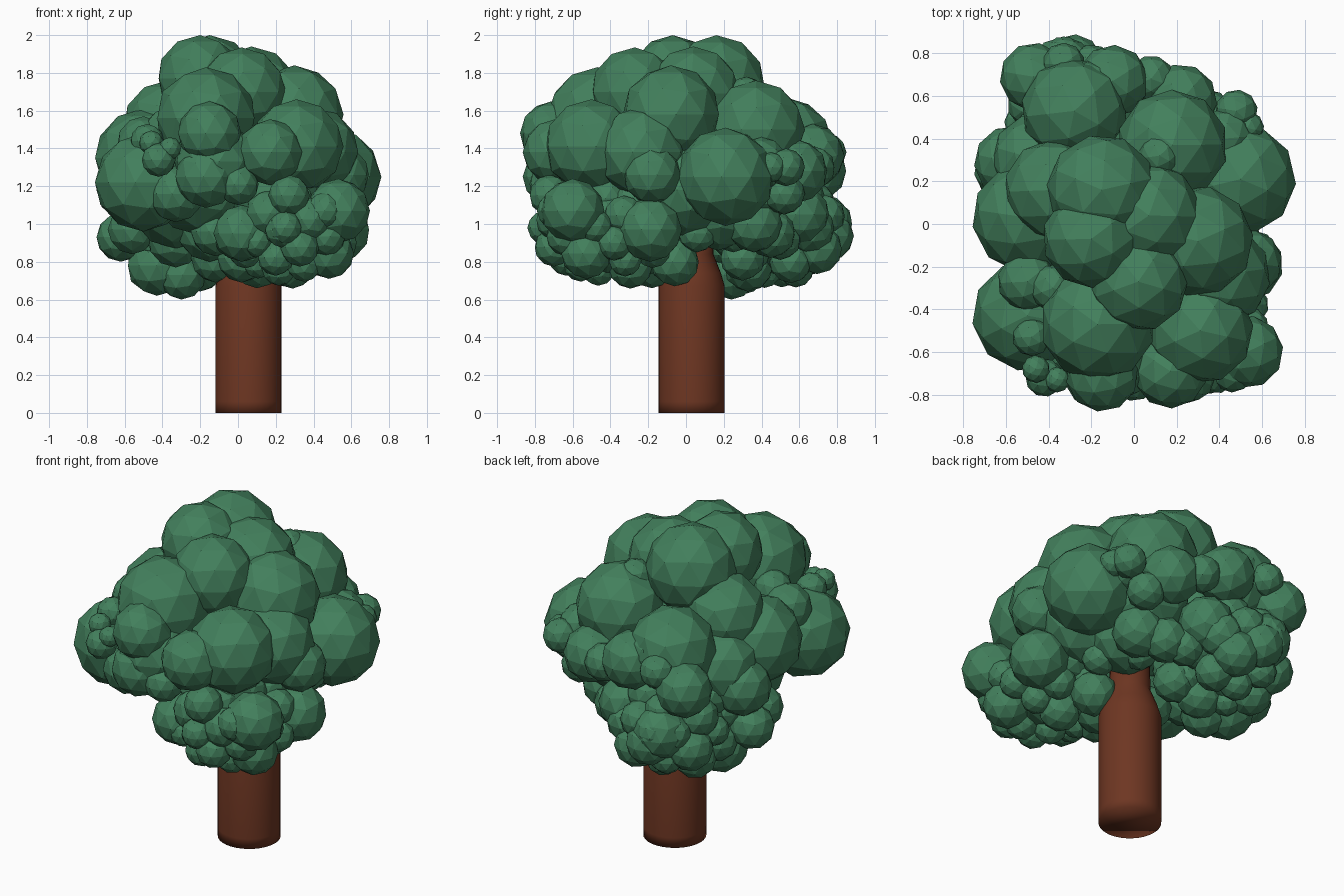
import bpy, bmesh, math, random
from mathutils import Matrix, Vector

random.seed(4)


def material(name, rgb):
    m = bpy.data.materials.new(name)
    m.diffuse_color = (*rgb, 1)
    return m


GREEN = material("leaf green", (0.055, 0.215, 0.108))
BROWN = material("bark brown", (0.155, 0.037, 0.016))


def finish(bm, name, mat):
    me = bpy.data.meshes.new(name)
    bm.to_mesh(me)
    bm.free()
    me.materials.append(mat)
    ob = bpy.data.objects.new(name, me)
    bpy.context.collection.objects.link(ob)
    return ob


def foliage(name, puffs):
    """Low-poly leaf puffs: each is (x, y, z, radius)."""
    bm = bmesh.new()
    for x, y, z, r in puffs:
        turn = Matrix.Rotation(random.uniform(0, math.tau), 4, 'Z')
        bmesh.ops.create_icosphere(bm, subdivisions=2, radius=r,
                                   matrix=Matrix.Translation((x, y, z)) @ turn)
    return finish(bm, name, GREEN)


def cluster(centre, radii, count):
    """Small puffs scattered evenly over an ellipsoid."""
    puffs = []
    for i in range(count):
        h = 1 - 2 * (i + 0.5) / count
        a = i * 2.39996
        s = math.sqrt(1 - h * h)
        d = Vector((s * math.cos(a), s * math.sin(a), h))
        p = [c + k * v for c, k, v in zip(centre, radii, d)]
        puffs.append((*p, random.uniform(0.085, 0.135)))
    return puffs


# Trunk: smooth round column with a narrowed neck inside the crown
bm = bmesh.new()
rings = []
for z, r in ((0, 0.175), (0.06, 0.175), (0.67, 0.175), (0.74, 0.155),
             (0.84, 0.115), (1.1, 0.11)):
    rings.append([bm.verts.new((0.055 + r * math.cos(i * math.tau / 32),
                                0.03 + r * math.sin(i * math.tau / 32), z))
                  for i in range(32)])
for lo, hi in zip(rings, rings[1:]):
    for i in range(32):
        j = (i + 1) % 32
        bm.faces.new((lo[i], lo[j], hi[j], hi[i]))
bm.faces.new(rings[0][::-1])
bm.faces.new(rings[-1])
for f in bm.faces:
    f.smooth = True
finish(bm, "trunk", BROWN)

# Large puffs of the crown
foliage("crown", [
    (-0.15, 0.16, 1.74, 0.26), (-0.20, -0.07, 1.77, 0.23),
    (0.07, 0.04, 1.69, 0.25), (0.02, -0.27, 1.70, 0.235),
    (0.30, -0.08, 1.58, 0.26), (0.18, 0.37, 1.50, 0.26),
    (-0.28, 0.53, 1.42, 0.25), (-0.17, -0.47, 1.56, 0.27),
    (0.31, -0.50, 1.41, 0.25), (0.40, -0.24, 1.38, 0.24),
    (0.50, 0.21, 1.25, 0.26), (-0.50, 0.03, 1.35, 0.26),
    (-0.50, -0.43, 1.22, 0.26), (-0.37, 0.16, 1.52, 0.24),
    (-0.12, -0.62, 1.33, 0.22), (0.0, 0.0, 1.35, 0.38),
    (-0.2, -0.3, 1.22, 0.28), (0.2, -0.45, 1.15, 0.24),
    (-0.2, 0.3, 1.25, 0.3), (0.2, 0.35, 1.22, 0.24),
    (0.20, 0.17, 1.08, 0.22), (-0.33, -0.08, 1.12, 0.25),
    (0.35, -0.02, 1.18, 0.24), (-0.45, 0.30, 1.28, 0.22),
])

# Medium puffs around the sides
foliage("side_puffs", [
    (-0.15, -0.71, 1.48, 0.17), (-0.17, -0.70, 1.25, 0.165),
    (0.17, -0.69, 1.38, 0.175), (0.53, -0.60, 1.07, 0.17),
    (0.53, -0.19, 0.97, 0.17), (0.54, -0.18, 1.26, 0.155),
    (-0.47, 0.69, 1.28, 0.16), (-0.10, 0.67, 1.36, 0.17),
    (0.22, 0.58, 1.28, 0.17), (-0.58, 0.29, 1.18, 0.17),
    (0.02, -0.60, 0.95, 0.15), (-0.43, 0.28, 0.78, 0.16),
    (-0.30, 0.24, 0.73, 0.13), (-0.62, 0.25, 0.93, 0.13),
    (0.10, -0.18, 0.80, 0.14), (-0.15, -0.15, 0.98, 0.18),
    (-0.50, -0.27, 1.43, 0.14), (0.42, 0.40, 1.32, 0.14),
    (-0.33, 0.72, 1.00, 0.16), (-0.02, 0.60, 1.05, 0.16),
    (-0.28, 0.45, 1.00, 0.27), (0.28, -0.42, 0.98, 0.24),
    (0.27, 0.36, 1.00, 0.15), (0.15, 0.45, 0.95, 0.13),
    (-0.56, 0.08, 0.97, 0.13), (-0.33, 0.05, 0.92, 0.15),
    (-0.33, -0.58, 1.16, 0.15), (0.24, -0.06, 0.80, 0.13),
])

# Small puffs filling the gaps
foliage("small_puffs", [
    (0.00, -0.72, 1.21, 0.11), (0.27, -0.72, 1.15, 0.11),
    (0.46, -0.69, 1.07, 0.10), (0.25, -0.75, 0.98, 0.09),
    (-0.46, -0.68, 1.43, 0.065), (-0.36, -0.73, 1.40, 0.06),
    (-0.42, -0.72, 1.34, 0.09), (0.48, 0.53, 1.30, 0.10),
    (-0.33, 0.78, 1.02, 0.10), (0.08, 0.68, 1.30, 0.11),
    (0.12, 0.32, 1.68, 0.10), (-0.38, -0.30, 1.50, 0.11),
    (-0.48, -0.53, 1.44, 0.09), (-0.33, 0.75, 1.38, 0.10),
    (-0.22, 0.63, 1.42, 0.14), (0.30, 0.06, 0.95, 0.10),
    (0.53, 0.45, 1.30, 0.08), (0.35, 0.52, 1.16, 0.11),
    (0.05, 0.50, 0.92, 0.11), (-0.12, -0.02, 0.82, 0.13),
    (0.02, -0.30, 0.82, 0.13), (-0.12, -0.35, 0.96, 0.13),
    (-0.04, 0.30, 0.82, 0.12), (0.17, 0.25, 0.95, 0.10),
])

# Two drooping clusters of small puffs under the crown
foliage("front_cluster", cluster((0.27, -0.42, 0.95), (0.28, 0.31, 0.19), 34))
foliage("back_cluster", cluster((-0.27, 0.46, 0.97), (0.25, 0.30, 0.23), 34))
